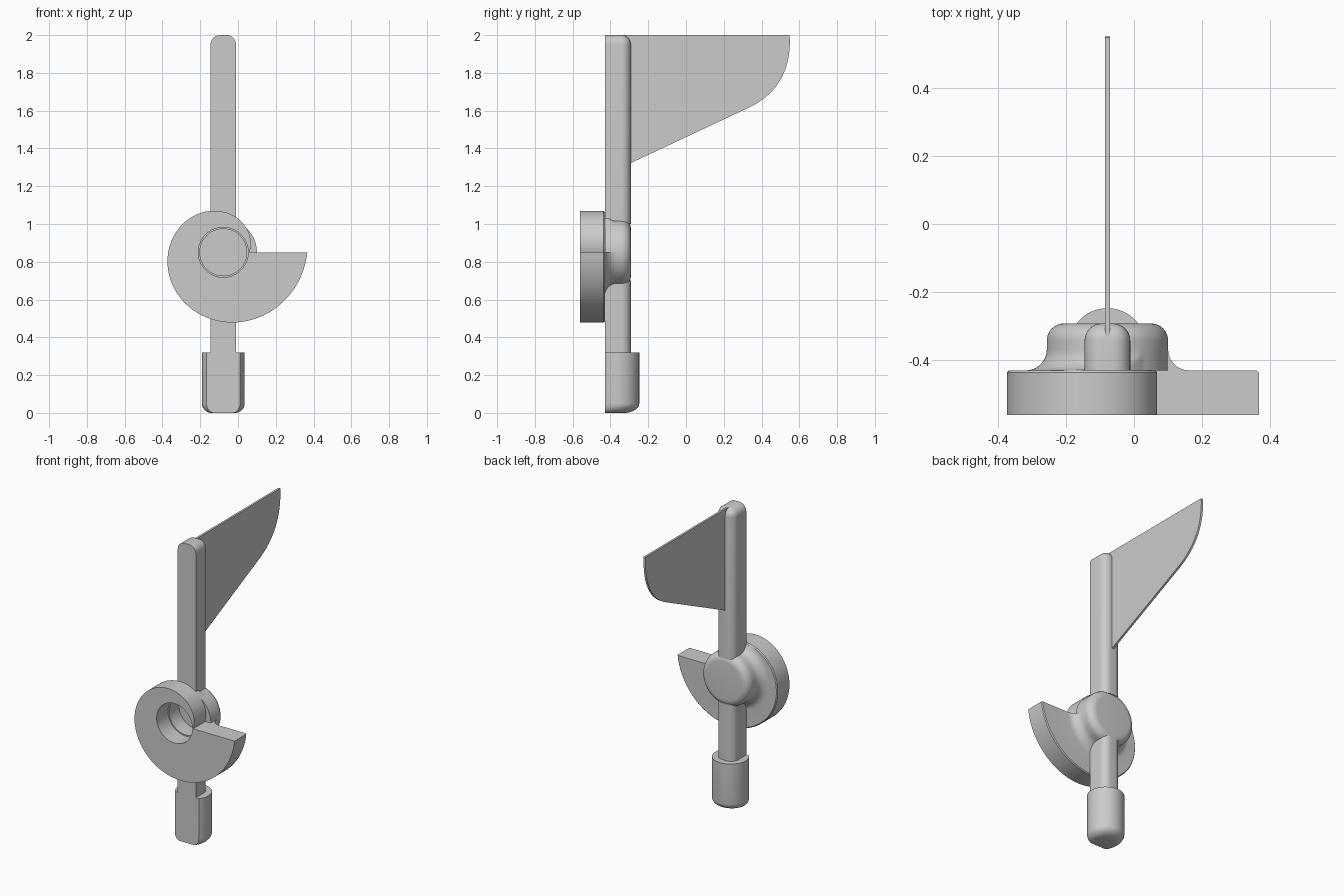
import bpy, bmesh, math
from mathutils import Vector

if "Cube" in bpy.data.objects:
    bpy.data.objects.remove(bpy.data.objects["Cube"])

CX, CZ = -0.078, 0.85              # axis of the hub
FRONT, BACK = -0.43, -0.292        # front and back of the bar

grey = bpy.data.materials.new("plain_grey")
grey.use_nodes = True
colour = (0.6, 0.6, 0.6, 1)
grey.diffuse_color = colour
grey.node_tree.nodes["Principled BSDF"].inputs["Base Color"].default_value = colour


def finish(bm, name):
    bmesh.ops.remove_doubles(bm, verts=bm.verts, dist=1e-5)
    bmesh.ops.recalc_face_normals(bm, faces=bm.faces)
    mesh = bpy.data.meshes.new(name)
    bm.to_mesh(mesh)
    bm.free()
    mesh.materials.append(grey)
    ob = bpy.data.objects.new(name, mesh)
    bpy.context.collection.objects.link(ob)
    bpy.ops.object.select_all(action='DESELECT')
    ob.select_set(True)
    bpy.context.view_layer.objects.active = ob
    bpy.ops.object.shade_smooth_by_angle(angle=math.radians(35))
    return ob


def skin(bm, rings, closed):
    """Join neighbouring rows of vertices with quads."""
    for a, b in zip(rings, rings[1:]):
        n = len(a)
        for i in range(n if closed else n - 1):
            j = (i + 1) % n
            bm.faces.new((a[i], a[j], b[j], b[i]))


# Bar: flat front, rounded back edges and optionally a rounded top
def bar(name, z0, z1, round_top):
    bm = bmesh.new()
    bmesh.ops.create_cube(bm, size=1)
    for v in bm.verts:
        v.co = Vector((CX + v.co.x * 0.134,
                       FRONT if v.co.y < 0 else BACK,
                       z0 if v.co.z < 0 else z1))

    def wanted(e):
        a, b = (v.co for v in e.verts)
        if abs(a.z - b.z) > 0.01:
            return a.y > FRONT + 0.01
        return round_top and a.z > z1 - 0.01 and max(a.y, b.y) > FRONT + 0.01
    bmesh.ops.bevel(bm, geom=[e for e in bm.edges if wanted(e)], offset=0.05,
                    segments=8, profile=0.5, affect='EDGES')
    finish(bm, name)


bar("lower_bar", 0.25, CZ - 0.15, False)
bar("upper_bar", CZ + 0.15, 2.0, True)


# Foot: round with a flat front, rounded underneath
def foot():
    bm = bmesh.new()
    r, cy, steps, bev = 0.113, -0.36, 40, 0.05
    a0 = math.asin((FRONT - cy) / r)
    arc = [a0 + (math.pi - 2 * a0) * i / steps for i in range(steps + 1)]
    levels = [(bev * (1 - math.sin(t)), bev * (1 - math.cos(t)))
              for t in (math.pi / 2 * (1 - k / 8) for k in range(9))]
    levels.append((0.32, 0))
    rings = []
    for z, inset in levels:
        s = 1 - inset / r
        rings.append([bm.verts.new((CX + r * math.cos(a) * s,
                                    FRONT + (cy + r * math.sin(a) - FRONT) * s, z))
                      for a in arc])
    skin(bm, rings, True)
    bm.faces.new(rings[0])
    bm.faces.new(rings[-1])
    finish(bm, "foot")


foot()


# Spiral cam and hub: one profile swept around the axis with a shrinking rim
def cam():
    bm = bmesh.new()
    n, hub, flare, rnd = 120, 0.178, 0.062, 0.05
    front_y = -0.56
    quarter = [math.pi / 2 * k / 8 for k in range(9)]
    rows = []
    for i in range(n + 1):
        t = i / n
        rim = 0.445 - 0.307 * t
        ease = 0.006
        prof = [(0.12, -0.335), (0.124, -0.335), (0.124, -0.44), (0.132, -0.44),
                (0.132, front_y), (rim, front_y), (rim, FRONT - ease), (rim - ease, FRONT)]
        # hollow fillet from the rim's back onto the hub
        for q in quarter:
            fr = hub + flare * (1 - math.sin(q))
            prof.append((max(hub, min(fr, rim - ease)), FRONT + flare * (1 - math.cos(q))))
        # rounded back edge of the hub
        for q in quarter:
            prof.append((hub - rnd * (1 - math.cos(q)), BACK - rnd * (1 - math.sin(q))))
        a = -math.tau * t
        rows.append([bm.verts.new((CX + p * math.cos(a), y, CZ + p * math.sin(a)))
                     for p, y in prof])
    skin(bm, rows, False)
    # step where the spiral ends, then the bore floor and hub back
    last = 7 + len(quarter)
    bm.faces.new(rows[0][5:last + 1] + rows[-1][5:last][::-1])
    bm.faces.new([r[0] for r in rows[:-1]])
    bm.faces.new([r[-1] for r in rows[:-1]])
    finish(bm, "spiral_cam_and_hub")


cam()


# Fin: thin plate with a curved trailing corner
def fin():
    bm = bmesh.new()
    half = 0.007
    p0, p1, p2 = Vector((0.33, 1.615)), Vector((0.55, 1.718)), Vector((0.55, 1.97))
    outline = [Vector((-0.33, 2.0)), Vector((-0.33, 1.305))]
    for k in range(17):
        t = k / 16
        outline.append(p0 * (1 - t) ** 2 + p1 * 2 * t * (1 - t) + p2 * t * t)
    outline.append(Vector((0.548, 2.0)))
    sides = [[bm.verts.new((CX + s * half, p.x, p.y)) for p in outline] for s in (-1, 1)]
    skin(bm, sides, True)
    for side in sides:
        bm.faces.new(side)
    finish(bm, "fin")


fin()
